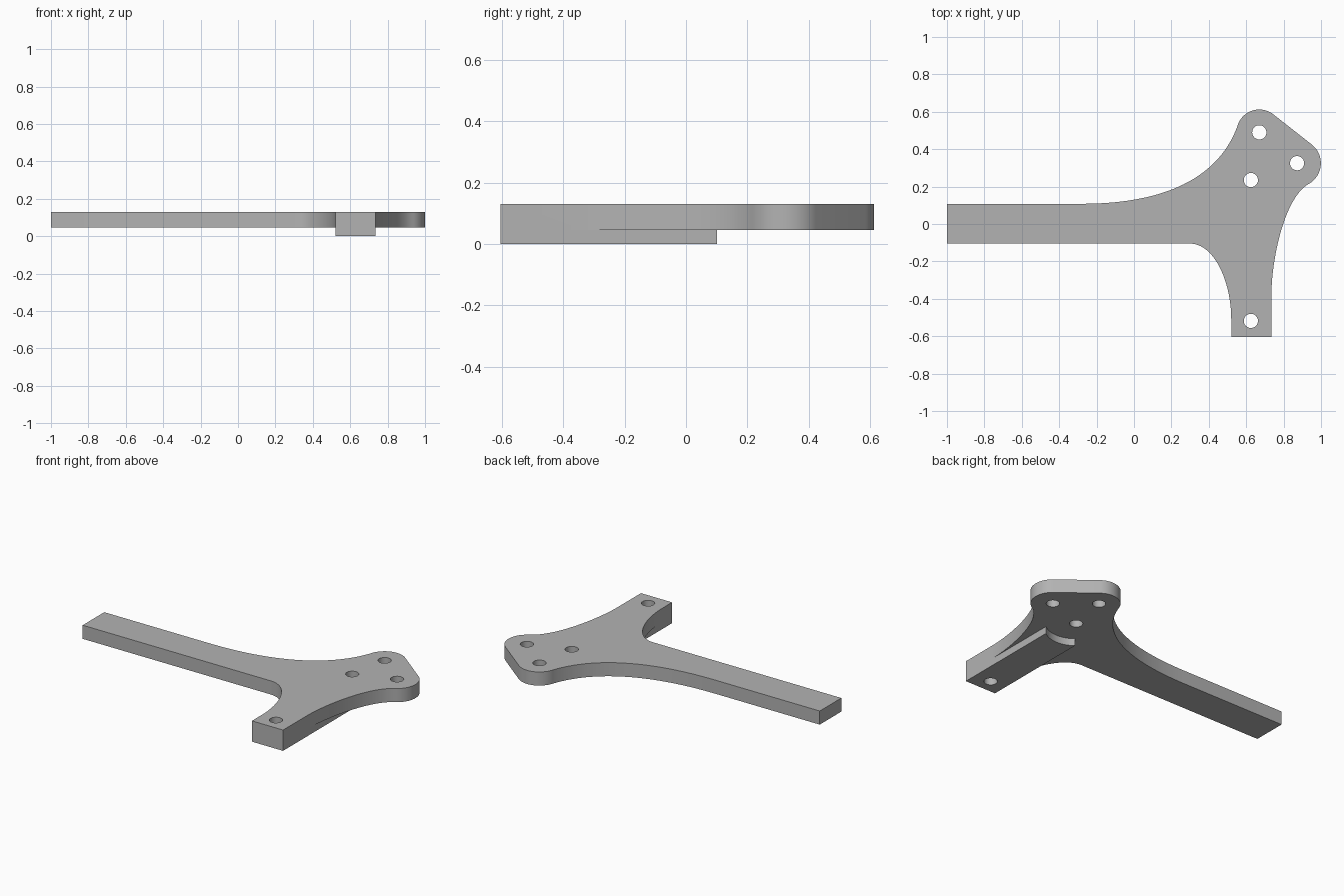
import bpy, bmesh
from math import cos, sin, asin, radians, pi
from mathutils import Vector
from mathutils.geometry import interpolate_bezier

if "Cube" in bpy.data.objects:
    bpy.data.objects.remove(bpy.data.objects["Cube"], do_unlink=True)

TOP, STEP = 0.13, 0.045              # plate top, plate underside
LEG_L, LEG_R, LEG_END = 0.52, 0.735, -0.605
HOLES = [(0.67, 0.49), (0.872, 0.325), (0.625, 0.235), (0.625, -0.518)]
HOLE_R = 0.038

grey = bpy.data.materials.new("grey")
grey.use_nodes = True
colour = (0.45, 0.45, 0.45, 1)
grey.diffuse_color = colour
grey.node_tree.nodes["Principled BSDF"].inputs["Base Color"].default_value = colour


def arc(centre, r, start, end, n=24):
    angles = [radians(start + (end - start) * i / n) for i in range(n + 1)]
    return [(centre[0] + r * cos(a), centre[1] + r * sin(a)) for a in angles]


def bezier(*points, n=32):
    return [p[:2] for p in interpolate_bezier(*[Vector((*p, 0)) for p in points], n)]


def prism(name, outline, z0, z1):
    """Extrude a closed outline between two heights."""
    bm = bmesh.new()
    base = bm.faces.new([bm.verts.new((x, y, z0)) for x, y in outline])
    bmesh.ops.remove_doubles(bm, verts=bm.verts, dist=1e-4)
    top = bmesh.ops.extrude_face_region(bm, geom=bm.faces[:], use_keep_orig=True)
    moved = [v for v in top["geom"] if isinstance(v, bmesh.types.BMVert)]
    bmesh.ops.translate(bm, verts=moved, vec=(0, 0, z1 - z0))
    bmesh.ops.recalc_face_normals(bm, faces=bm.faces)
    mesh = bpy.data.meshes.new(name)
    bm.to_mesh(mesh)
    bm.free()
    mesh.materials.append(grey)
    obj = bpy.data.objects.new(name, mesh)
    bpy.context.collection.objects.link(obj)
    return obj


def boolean(target, tool, operation):
    """Apply a boolean and remove the tool object."""
    tool.hide_render = True
    mod = target.modifiers.new(operation.lower(), "BOOLEAN")
    mod.operation, mod.object, mod.solver = operation, tool, "EXACT"
    bpy.context.view_layer.objects.active = target
    bpy.ops.object.modifier_apply(modifier=mod.name)
    bpy.data.objects.remove(tool, do_unlink=True)


# Plate: long arm, flared hub with two rounded lobes, short leg
outline = [(-1, 0.108), (-1, -0.105)]
outline += bezier((0.30, -0.105), (0.43, -0.105), (LEG_L, -0.31), (LEG_L, -0.51))
outline += [(LEG_L, LEG_END), (LEG_R, LEG_END)]
outline += bezier((LEG_R, -0.375), (LEG_R, -0.2), (0.80, 0.14), (0.9355, 0.215))
outline += arc(HOLES[1], 0.127, -60, 50.5)
outline += arc(HOLES[0], 0.122, 50.5, 165)
outline += bezier((0.552, 0.521), (0.46, 0.27), (0.2, 0.108), (-0.28, 0.108))
bracket = prism("bracket", outline, STEP, TOP)

# Rib under the leg, its inner end hollowed round the hub hole
r = 0.172
half = math_half = asin((LEG_R - LEG_L) / 2 / r) * 180 / pi
centre = ((LEG_L + LEG_R) / 2, HOLES[2][1])
rib_outline = [(LEG_L, LEG_END), (LEG_R, LEG_END)] + arc(centre, r, -90 + half, -90 - half)
boolean(bracket, prism("rib", rib_outline, 0, STEP), "UNION")

# Bolt holes
for hole in HOLES:
    cutter = prism("hole_cutter", arc(hole, HOLE_R, 0, 360, 32)[:-1], -0.1, 0.3)
    boolean(bracket, cutter, "DIFFERENCE")

# Smooth curved walls, crisp rims
bpy.ops.object.select_all(action="DESELECT")
bracket.select_set(True)
bpy.context.view_layer.objects.active = bracket
bpy.ops.object.shade_smooth_by_angle(angle=radians(30))
